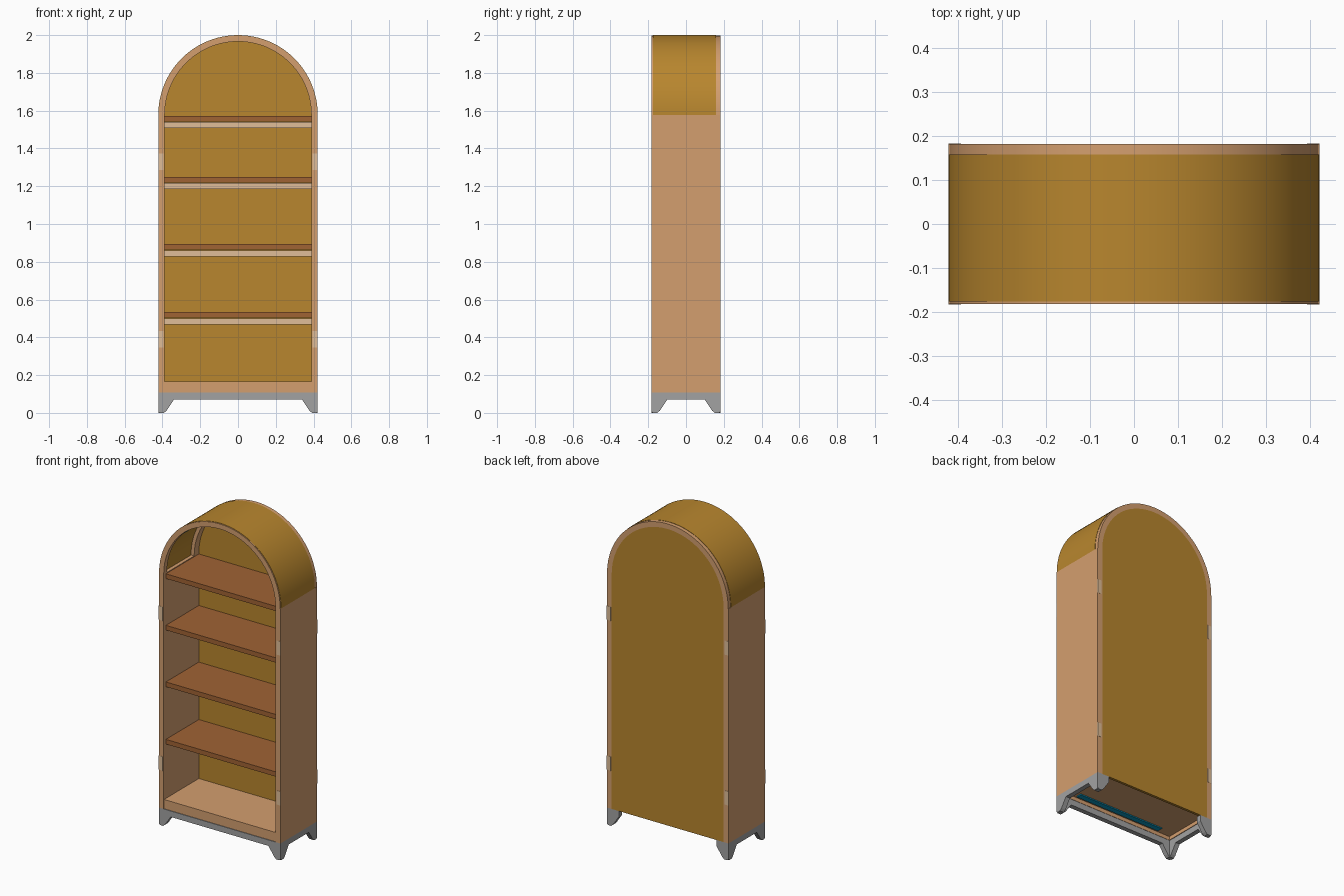
import bpy
import bmesh
from math import pi, sin, cos, radians

cube = bpy.data.objects.get("Cube")
if cube:
    bpy.data.objects.remove(cube, do_unlink=True)

HALF_W, HALF_D = 0.422, 0.182      # cabinet half width and half depth
SPRING = 2.0 - HALF_W              # height where the arch begins
INNER = 0.388                      # inner half width
BASE = 0.107                       # top of the metal base


def material(name, rgb):
    lin = [((c / 255 + 0.055) / 1.055) ** 2.4 for c in rgb] + [1.0]
    m = bpy.data.materials.new(name)
    m.use_nodes = True
    m.diffuse_color = lin
    bsdf = m.node_tree.nodes["Principled BSDF"]
    bsdf.inputs["Base Color"].default_value = lin
    bsdf.inputs["Roughness"].default_value = 0.7
    return m


mustard = material("mustard_veneer", (184, 134, 46))
tan = material("tan_wood", (212, 159, 111))
pale = material("pale_wood", (224, 190, 152))
brown = material("brown_shelf", (160, 99, 52))
grey = material("grey_metal", (162, 162, 162))
blue = material("blue_backing", (10, 150, 190))


def prism(name, points, lo, hi, mat, axis="y", smooth=False):
    """Extrude a profile (horizontal, z) from lo to hi along the axis."""
    bm = bmesh.new()

    def place(h, z, d):
        return (h, d, z) if axis == "y" else (d, h, z)

    face = bm.faces.new([bm.verts.new(place(h, z, lo)) for h, z in points])
    new = bmesh.ops.extrude_face_region(bm, geom=[face])["geom"]
    shift = place(0, 0, hi - lo)
    bmesh.ops.translate(bm, vec=shift, verts=[v for v in new if isinstance(v, bmesh.types.BMVert)])
    bmesh.ops.recalc_face_normals(bm, faces=bm.faces)
    mesh = bpy.data.meshes.new(name)
    bm.to_mesh(mesh)
    bm.free()
    obj = bpy.data.objects.new(name, mesh)
    bpy.context.collection.objects.link(obj)
    mesh.materials.append(mat)
    if smooth:
        bpy.ops.object.select_all(action="DESELECT")
        obj.select_set(True)
        bpy.context.view_layer.objects.active = obj
        bpy.ops.object.shade_smooth_by_angle(angle=radians(30))
    return obj


def box(name, x, y, z, mat):
    pts = [(x[0], z[0]), (x[1], z[0]), (x[1], z[1]), (x[0], z[1])]
    return prism(name, pts, y[0], y[1], mat)


def arc(r, start=0.0, end=pi, n=48):
    steps = [start + (end - start) * i / n for i in range(n + 1)]
    return [(r * cos(a), SPRING + r * sin(a)) for a in steps]


def band(outer, inner, start=0.0, end=pi):
    return arc(outer, start, end) + arc(inner, start, end)[::-1]


# Arched top: two solid ribs with a thin bent skin between them
prism("arch_rib_front", band(HALF_W - 0.002, INNER), -HALF_D, -0.15, tan, smooth=True)
prism("arch_rib_back", band(HALF_W - 0.002, INNER), 0.12, HALF_D, tan, smooth=True)
prism("arch_skin", band(HALF_W, 0.41), -0.176, 0.158, mustard, smooth=True)
prism("arch_backing", band(0.411, 0.407, radians(120), radians(148)), -0.15, 0.06, blue, smooth=True)

# Back panel
prism("back_panel", [(-INNER, BASE)] + [(INNER, BASE)] + arc(INNER), 0.166, HALF_D, mustard)

# Side walls, with pale splice plates on their front and back edges
for side, s in (("left", 1), ("right", -1)):
    wall = sorted((s * INNER, s * HALF_W))
    box(f"side_wall_{side}", wall, (-HALF_D, HALF_D), (BASE, SPRING), tan)
    plate = sorted((s * 0.394, s * HALF_W))
    for level, z in (("lower", 0.345), ("upper", 1.285)):
        box(f"splice_front_{level}_{side}", plate, (-HALF_D - 0.001, -0.176), (z, z + 0.088), pale)
        box(f"splice_back_{level}_{side}", plate, (0.176, HALF_D + 0.001), (z, z + 0.088), pale)

# Floor, front kick board and backing strip underneath
box("floor", (-INNER, INNER), (-0.175, 0.166), (0.13, 0.165), tan)
box("kick_board", (-INNER, INNER), (-0.178, -0.15), (BASE, 0.165), tan)
box("floor_backing", (-0.29, 0.31), (-0.135, -0.1), (0.123, 0.131), blue)

# Shelves with a cleat along the back
for i, top in enumerate((0.535, 0.895, 1.25, 1.573)):
    box(f"shelf_{i + 1}", (-INNER, INNER), (-0.16, 0.166), (top - 0.03, top), brown)
    box(f"shelf_cleat_{i + 1}", (-INNER, INNER), (0.135, 0.166), (top - 0.066, top - 0.034), pale)

# Metal base: aprons with tapered legs on the front and sides, legs only at the back
THICK = 0.03


def leg(half, s):
    """Leg outline from the outer top corner to the inside of the taper."""
    outline = [(half, BASE), (half, 0.008), (half - 0.008, 0), (half - 0.03, 0),
               (half - 0.044, 0.012), (half - 0.083, 0.07)]
    return [(s * h, z) for h, z in outline]


def apron(half):
    return leg(half, 1) + leg(half, -1)[::-1]


prism("base_front", apron(HALF_W), -HALF_D, -HALF_D + THICK, grey)
for side, s in (("left", 1), ("right", -1)):
    lo, hi = sorted((s * HALF_W, s * (HALF_W - THICK)))
    prism(f"base_side_{side}", apron(HALF_D), lo, hi, grey, axis="x")
    prism(f"back_leg_{side}", leg(HALF_W, s) + [(s * (HALF_W - 0.083), BASE)],
          HALF_D - THICK, HALF_D, grey)
